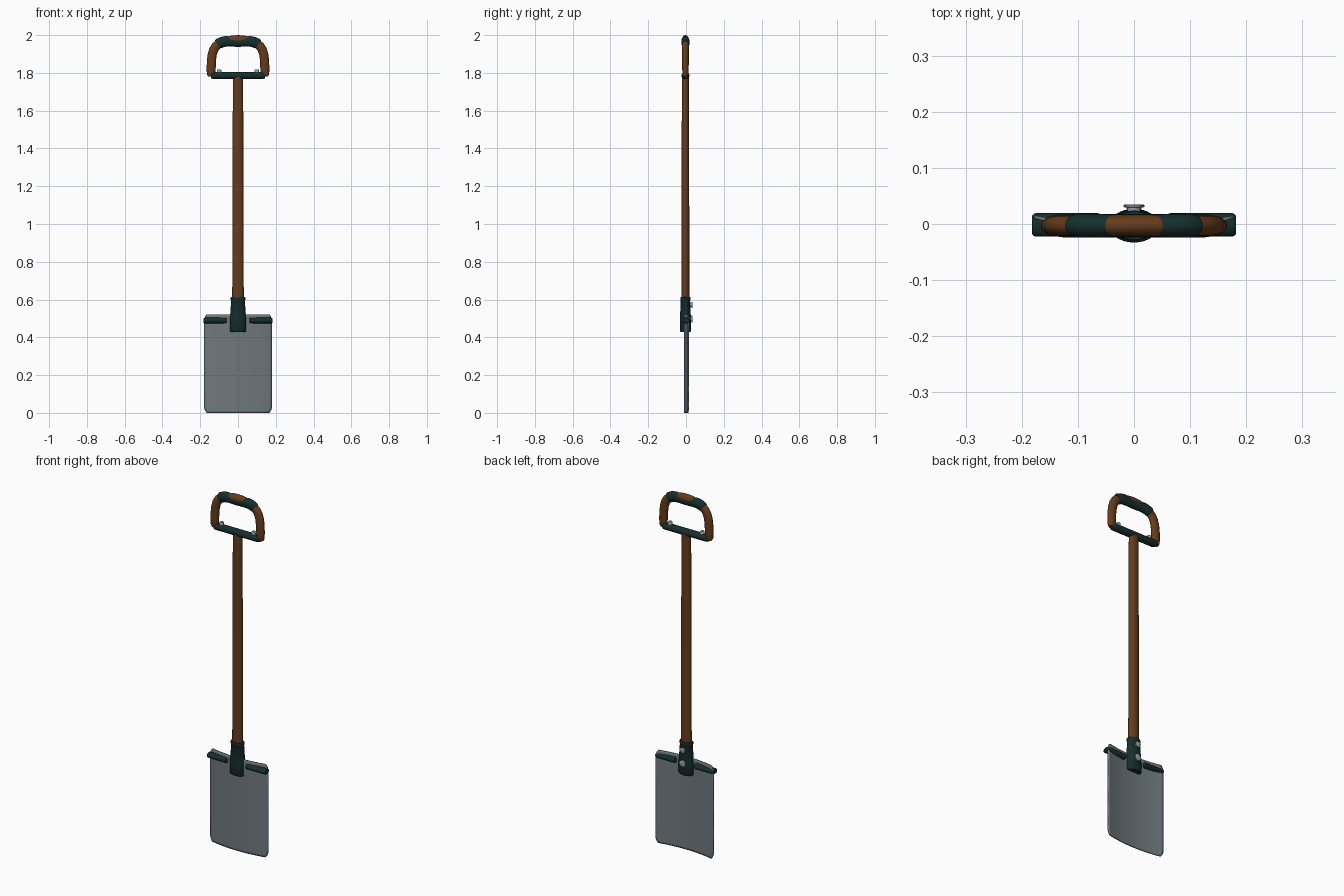
import bpy, bmesh, math
from mathutils import Vector

if "Cube" in bpy.data.objects:
    bpy.data.objects.remove(bpy.data.objects["Cube"])

C = -0.003  # depth of the shaft axis


def material(name, rgb):
    m = bpy.data.materials.new(name)
    m.diffuse_color = (*rgb, 1)
    m.use_nodes = True
    m.node_tree.nodes["Principled BSDF"].inputs["Base Color"].default_value = m.diffuse_color
    return m


WOOD = material("brown wood", (0.13, 0.045, 0.011))
GREEN = material("dark green", (0.008, 0.028, 0.026))
STEEL = material("grey steel", (0.16, 0.19, 0.21))
BOLT = material("light steel", (0.30, 0.34, 0.36))


def finish(name, bm, mat, angle=40):
    bmesh.ops.recalc_face_normals(bm, faces=bm.faces)
    me = bpy.data.meshes.new(name)
    bm.to_mesh(me)
    bm.free()
    me.materials.append(mat)
    ob = bpy.data.objects.new(name, me)
    bpy.context.collection.objects.link(ob)
    bpy.ops.object.select_all(action='DESELECT')
    ob.select_set(True)
    bpy.context.view_layer.objects.active = ob
    bpy.ops.object.shade_smooth_by_angle(angle=math.radians(angle))
    return ob


def tube(name, stations, mat, n=24):
    """Capped sweep; each station is x, y, z, in-plane radius, side radius."""
    bm = bmesh.new()
    pts = [Vector(s[:3]) for s in stations]
    rings = []
    for i, s in enumerate(stations):
        t = (pts[min(i + 1, len(pts) - 1)] - pts[max(i - 1, 0)]).normalized()
        side = Vector((1, 0, 0)) if abs(t.y) > 0.9 else Vector((0, 1, 0))
        up = t.cross(side).normalized()
        rings.append([bm.verts.new(pts[i] + up * s[3] * math.cos(a) + side * s[4] * math.sin(a))
                      for a in (2 * math.pi * k / n for k in range(n))])
    for a, b in zip(rings, rings[1:]):
        for k in range(n):
            bm.faces.new((a[k], a[(k + 1) % n], b[(k + 1) % n], b[k]))
    bm.faces.new(rings[0])
    bm.faces.new(rings[-1])
    return finish(name, bm, mat)


def mirrored(half):
    """Half path from the centre outwards, extended to both sides."""
    return [(-x, *r) for x, *r in reversed(half[1:])] + half


# Curved blade with chamfered corners
bm = bmesh.new()
cols = 24
rows = []
for z, w in [(0, .165), (.012, .174), (.03, .18), (.15, .18), (.3, .18),
             (.49, .18), (.51, .174), (.522, .166)]:
    row = []
    for i in range(cols + 1):
        x = w * (2 * i / cols - 1)
        row.append(bm.verts.new((x, -0.008 + 0.021 * (x / .18) ** 2, z)))
    rows.append(row)
for a, b in zip(rows, rows[1:]):
    for i in range(cols):
        bm.faces.new((a[i], a[i + 1], b[i + 1], b[i]))
blade = finish("blade", bm, STEEL)
mod = blade.modifiers.new("thickness", 'SOLIDIFY')
mod.thickness = 0.006
mod.offset = 0

# Foot rests on both sides of the blade
for s, label in ((-1, "left"), (1, "right")):
    tube(label + "_foot_rest", [(s * x, -.0015, .489, .015 * k, .021 * k) for x, k in
         [(.060, .75), (.064, 1), (.174, 1), (.179, .93), (.182, .75)]], GREEN)

# Socket joining the blade and the shaft
tube("socket", [(0, C, z, rx, ry) for z, rx, ry in
     [(.428, .040, .026), (.434, .044, .030), (.50, .043, .029), (.595, .036, .025),
      (.599, .039, .027), (.611, .039, .027), (.614, .036, .025)]], GREEN, 32)

# Rivets on the back of the socket
for z, r, label in ((.497, .019, "lower"), (.572, .016, "upper")):
    tube(label + "_rivet", [(0, .005, z, r * .7, r * .7), (0, .0295, z, r * .7, r * .7),
         (0, .030, z, r, r), (0, .0335, z, r, r), (0, .035, z, r * .85, r * .85)], BOLT)

# Wooden shaft
tube("shaft", [(0, C, z, rx, ry) for z, rx, ry in
     [(.5, .031, .021), (.8, .030, .0205), (1.3, .029, .020), (1.79, .027, .019)]], WOOD, 32)

# Crossbar under the handle
tube("crossbar", mirrored([(x, C, 1.786, .019 * k, .021 * k) for x, k in
     [(0, 1), (.125, 1), (.135, .93), (.142, .75)]]), GREEN)

# Wooden handle loop, showing through the top of the grip
tube("handle_loop", mirrored([(x, C, z, r, ry) for x, z, r, ry in
     [(0, 1.974, .026, .019), (.03, 1.972, .026, .019), (.055, 1.967, .025, .018),
      (.08, 1.962, .024, .018), (.10, 1.954, .024, .018), (.118, 1.940, .024, .018),
      (.130, 1.920, .024, .018), (.137, 1.895, .024, .018), (.141, 1.86, .024, .018),
      (.142, 1.82, .024, .017), (.143, 1.792, .022, .016), (.143, 1.780, .016, .012)]]), WOOD)

# Grip sleeve
tube("grip", mirrored([(x, C, z, r, ry) for x, z, r, ry in
     [(0, 1.964, .026, .020), (.045, 1.966, .027, .020), (.065, 1.967, .028, .0215),
      (.085, 1.963, .028, .0215), (.102, 1.955, .028, .021), (.107, 1.951, .025, .019)]]), GREEN)

# Screws on top of the crossbar
for s, label in ((-1, "left"), (1, "right")):
    tube(label + "_screw", [(s * .100, C, z, r, r) for z, r in
         [(1.79, .012), (1.815, .012), (1.819, .009)]], BOLT, 16)
